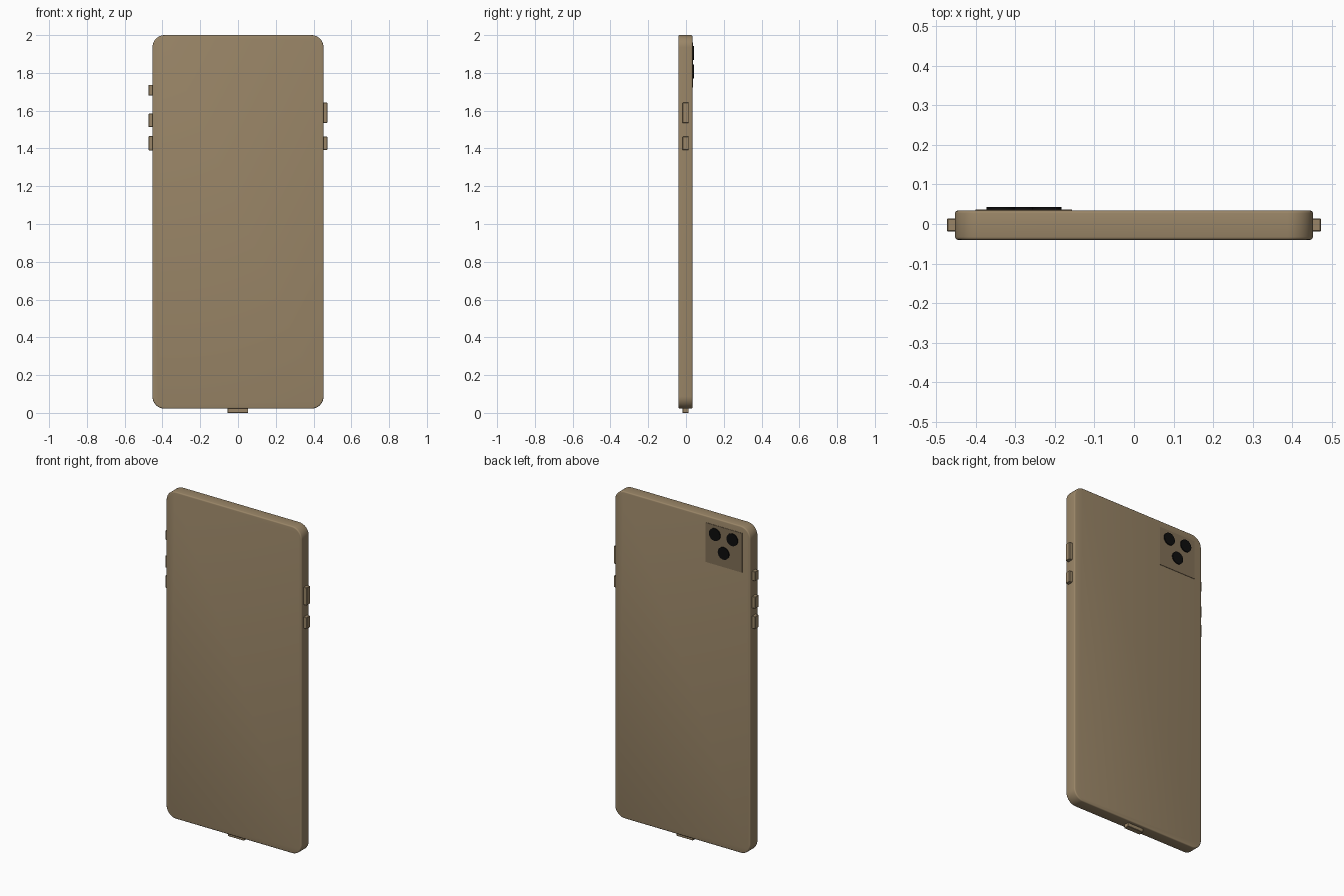
import bpy, bmesh, math
from mathutils import Matrix

if "Cube" in bpy.data.objects:
    bpy.data.objects.remove(bpy.data.objects["Cube"])


def material(name, rgb):
    m = bpy.data.materials.new(name)
    m.diffuse_color = (*rgb, 1)
    m.use_nodes = True
    m.node_tree.nodes["Principled BSDF"].inputs["Base Color"].default_value = m.diffuse_color
    return m


bronze = material("bronze", (0.32, 0.235, 0.135))
dark_bronze = material("dark_bronze", (0.22, 0.16, 0.095))
black = material("black", (0.004, 0.004, 0.004))


def finish(bm, name, mat):
    bmesh.ops.recalc_face_normals(bm, faces=bm.faces[:])
    me = bpy.data.meshes.new(name)
    bm.to_mesh(me)
    bm.free()
    ob = bpy.data.objects.new(name, me)
    bpy.context.collection.objects.link(ob)
    me.materials.append(mat)
    bpy.ops.object.select_all(action='DESELECT')
    ob.select_set(True)
    bpy.context.view_layer.objects.active = ob
    bpy.ops.object.shade_smooth_by_angle(angle=math.radians(35))
    return ob


def box(name, x, y, z, mat, corner=0.0, edge=0.0, segments=1):
    """Box from ranges; corner rounds the y-parallel edges, edge softens the rest."""
    bm = bmesh.new()
    bmesh.ops.create_cube(bm, size=1)
    for v in bm.verts:
        v.co = [r[0] if c < 0 else r[1] for c, r in zip(v.co, (x, y, z))]

    def along_y(e):
        d = e.verts[0].co - e.verts[1].co
        return abs(d.y) > 1e-5

    if corner:
        bmesh.ops.bevel(bm, geom=[e for e in bm.edges if along_y(e)], offset=corner,
                        offset_type='OFFSET', segments=10, profile=0.5, affect='EDGES')
    if edge:
        chosen = [e for e in bm.edges if not (corner and along_y(e))]
        bmesh.ops.bevel(bm, geom=chosen, offset=edge, offset_type='OFFSET',
                        segments=segments, profile=0.5, affect='EDGES')
    return finish(bm, name, mat)


# Slab body with rounded corners and softened rims
box("body", (-0.453, 0.453), (-0.04, 0.034), (0.022, 2.0), bronze,
    corner=0.065, edge=0.007, segments=3)

# Side buttons: (side, bottom, top)
buttons = [(-1, 1.68, 1.737), (-1, 1.513, 1.585), (-1, 1.39, 1.466),
           (1, 1.535, 1.642), (1, 1.392, 1.462)]
for i, (s, z0, z1) in enumerate(buttons):
    box(f"side_button_{i + 1}", sorted((s * 0.44, s * 0.473)), (-0.019, 0.014),
        (z0, z1), bronze, edge=0.002)

# Bottom connector
box("bottom_connector", (-0.056, 0.054), (-0.019, 0.014), (0.0, 0.035), bronze, edge=0.002)

# Camera plate on the back
box("camera_plate", (-0.401, -0.157), (0.026, 0.0365), (1.722, 1.96), dark_bronze)

# Three lenses
for i, (x, z) in enumerate([(-0.22, 1.905), (-0.337, 1.905), (-0.279, 1.807)]):
    bm = bmesh.new()
    bmesh.ops.create_cone(bm, cap_ends=True, segments=32, radius1=0.037,
                          radius2=0.037, depth=0.01,
                          matrix=Matrix.Translation((x, 0.0375, z))
                          @ Matrix.Rotation(math.pi / 2, 4, 'X'))
    finish(bm, f"camera_lens_{i + 1}", black)
